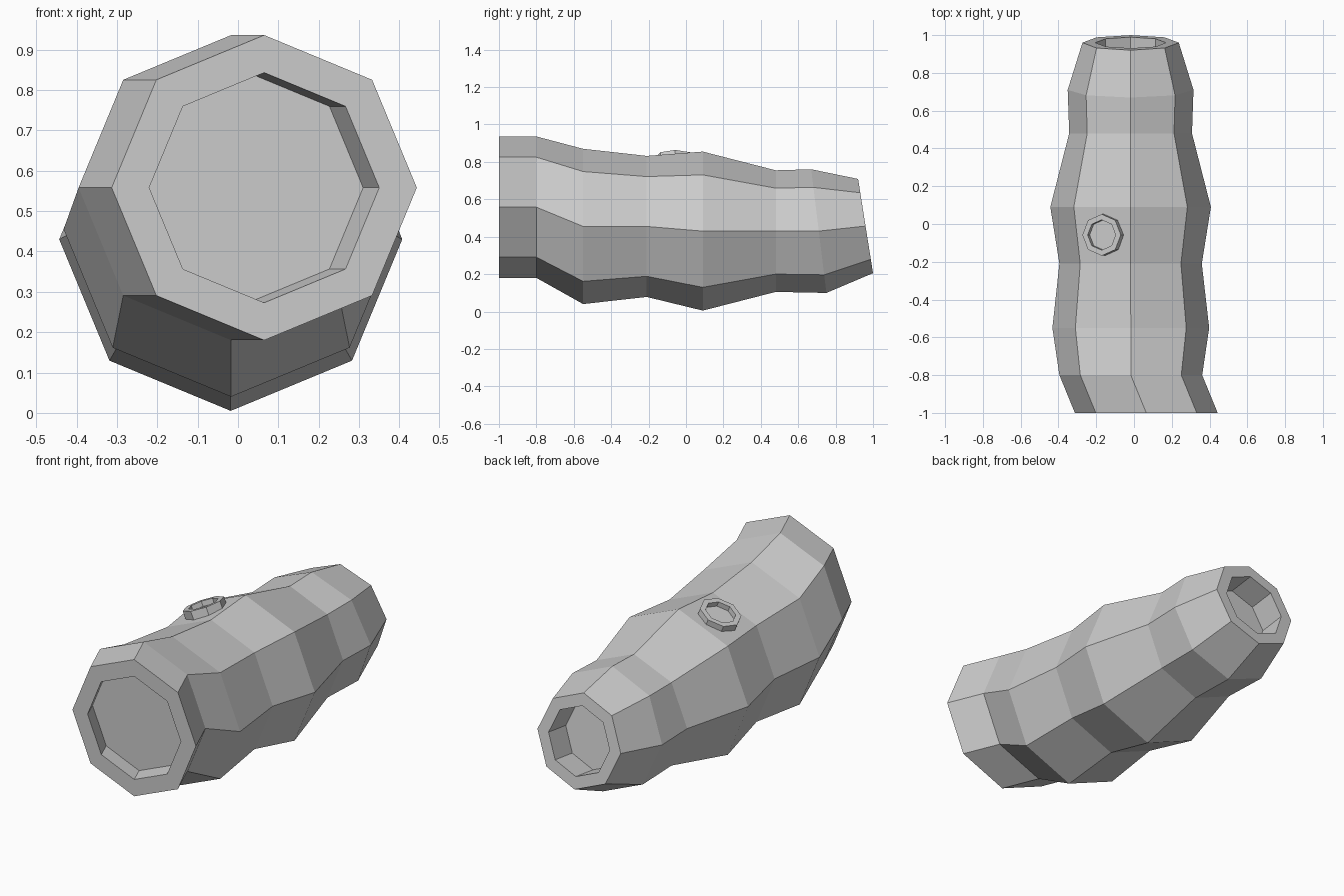
import bpy, bmesh
from math import sin, cos, pi, radians
from mathutils import Vector, Matrix

if "Cube" in bpy.data.objects:
    bpy.data.objects.remove(bpy.data.objects["Cube"])


def ring(centre, radius, tilt=0.0):
    """Octagon facing y, one corner up, leaned about x by tilt degrees."""
    rot = Matrix.Rotation(radians(tilt), 3, 'X')
    return [Vector(centre) + rot @ Vector((radius * sin(i * pi / 4), 0, radius * cos(i * pi / 4)))
            for i in range(8)]


def skin(name, rings):
    """Join successive octagons and cap both ends."""
    bm = bmesh.new()
    loops = [[bm.verts.new(p) for p in r] for r in rings]
    for a, b in zip(loops, loops[1:]):
        for i in range(8):
            j = (i + 1) % 8
            bm.faces.new((a[i], a[j], b[j], b[i]))
    bm.faces.new(loops[0])
    bm.faces.new(loops[-1])
    bmesh.ops.recalc_face_normals(bm, faces=bm.faces)
    mesh = bpy.data.meshes.new(name)
    bm.to_mesh(mesh)
    bm.free()
    obj = bpy.data.objects.new(name, mesh)
    bpy.context.collection.objects.link(obj)
    return obj


# Log: recessed front end, uneven trunk, recessed back end
skin("log", [
    ring((0.025, -0.90, 0.558), 0.285),
    ring((0.065, -1.00, 0.558), 0.285),
    ring((0.065, -1.00, 0.558), 0.378),
    ring((-0.017, -0.80, 0.558), 0.378),
    ring((-0.017, -0.55, 0.455), 0.415),
    ring((-0.018, -0.21, 0.455), 0.377),
    ring((-0.018, 0.09, 0.430), 0.425),
    ring((-0.018, 0.48, 0.430), 0.325),
    ring((-0.018, 0.71, 0.430), 0.333, 7),
    ring((-0.018, 0.96, 0.457), 0.255, 9),
    ring((-0.018, 0.96, 0.457), 0.187, 9),
    ring((-0.018, 0.81, 0.437), 0.187, 9),
])

# Branch stub: shallow hollow ring on the upper left face
stub = skin("branch_stub", [
    ring((0, 0.01, 0), 0.08),
    ring((0, 0.038, 0), 0.08),
    ring((0, 0.038, 0), 0.11),
    ring((0, -0.04, 0), 0.11),
])
stub.matrix_world = (Matrix.Translation((-0.157, -0.058, 0.787))
                     @ Matrix.Rotation(radians(-22.5), 4, 'Y')
                     @ Matrix.Rotation(radians(90), 4, 'X'))
